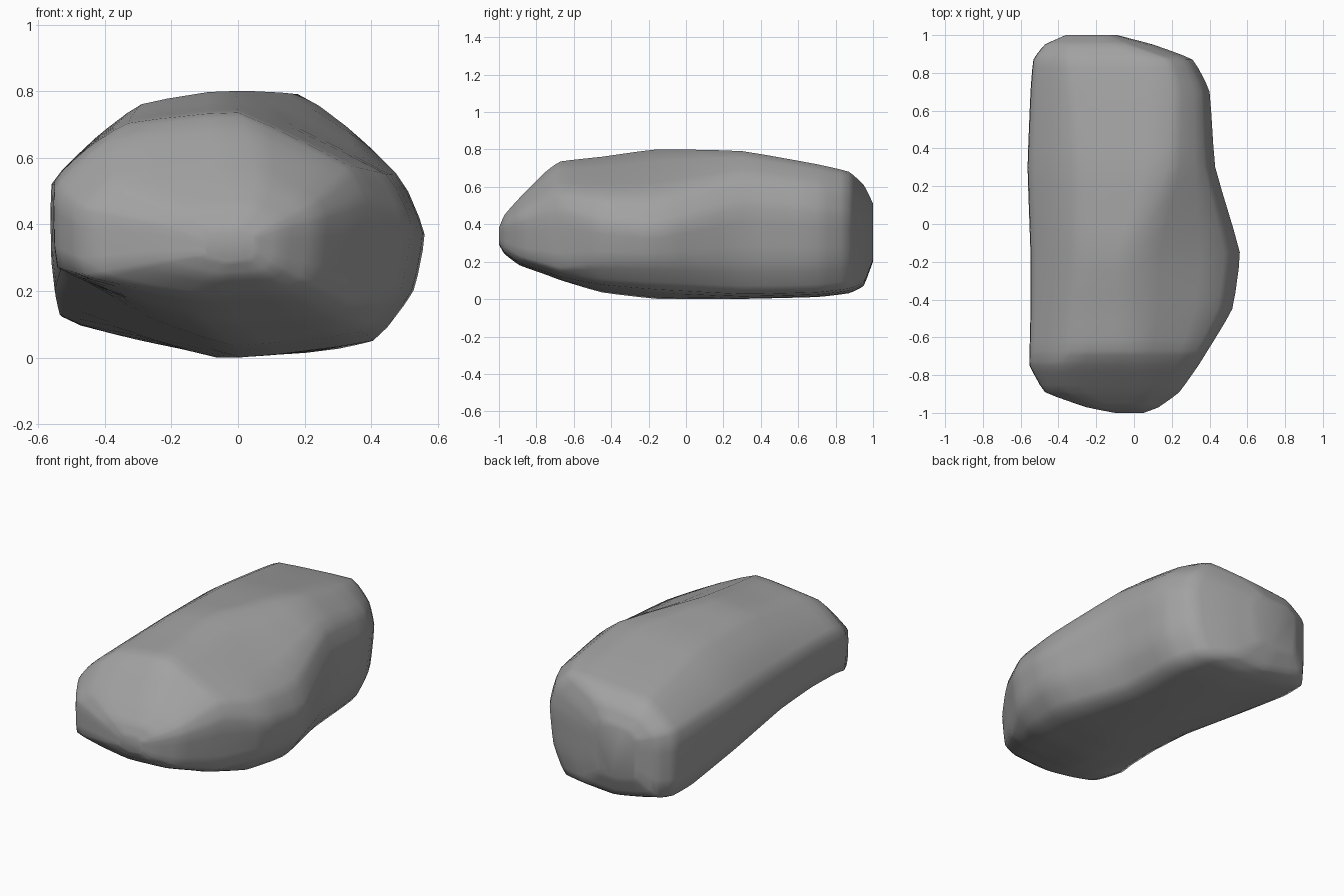
import bpy, bmesh, math
from mathutils import Vector

if "Cube" in bpy.data.objects:
    bpy.data.objects.remove(bpy.data.objects["Cube"])

# Cross-sections along y: left x, top-left x, top-right x, right x,
# left low z, left shoulder z, top z, right shoulder z, right low z, bottom z
SECTIONS = [
    (-1.00, -.10, -.07, .00, .05, .31, .35, .38, .36, .32, .29),
    (-.97, -.25, -.17, .04, .13, .29, .40, .45, .38, .28, .24),
    (-.89, -.47, -.35, .05, .24, .25, .44, .54, .41, .23, .18),
    (-.75, -.55, -.37, .02, .34, .27, .50, .68, .44, .19, .13),
    (-.67, -.55, -.33, .00, .39, .28, .53, .735, .46, .17, .10),
    (-.45, -.545, -.32, .00, .52, .28, .53, .76, .40, .20, .035),
    (-.15, -.545, -.29, .00, .56, .26, .52, .80, .37, .20, .00),
    (.30, -.56, -.28, .18, .43, .20, .52, .79, .49, .20, .00),
    (.70, -.545, -.31, .20, .40, .13, .50, .72, .46, .20, .01),
    (.87, -.53, -.33, .16, .31, .12, .49, .68, .44, .22, .03),
    (.95, -.47, -.34, -.05, .10, .14, .48, .61, .44, .22, .07),
    (1.00, -.36, -.31, -.14, -.09, .24, .45, .51, .42, .28, .20),
]


def ring(y, xl, tl, tr, xr, low_l, sh_l, zt, sh_r, low_r, zb):
    w, h = xr - xl, zt - zb
    front = y < 0
    out, drop = (.85, .58) if front else (.77, .46)
    base, lift = (.86, .25) if front else (.87, .13)
    pts = [
        (xl + .01 * w, low_l), (xl, sh_l),
        (xl + .45 * (tl - xl), sh_l + .57 * (zt - .05 * h - sh_l)),
        (tl, zt - .05 * h), (tr, zt),
        (tr + out * (xr - tr), zt - drop * (zt - sh_r)),
        (xr, sh_r), (xr - .03 * w, low_r),
        (xl + base * w, zb + lift * (low_r - zb)),
        (xl + .5 * w, zb), (xl + .25 * w, zb + .37 * (low_l - zb)),
    ]
    return [Vector((x, y, z)) for x, z in pts]


def smooth_path(pts, closed, steps=3, tension=.17):
    # Tight Hermite curve through the points keeps the facets readable
    n, out = len(pts), []
    get = (lambda i: pts[i % n]) if closed else (lambda i: pts[max(0, min(n - 1, i))])
    for i in range(n if closed else n - 1):
        a, b = get(i), get(i + 1)
        ta, tb = (b - get(i - 1)) * tension, (get(i + 2) - a) * tension
        for k in range(steps):
            t = k / steps
            t2, t3 = t * t, t * t * t
            out.append(a * (2*t3 - 3*t2 + 1) + ta * (t3 - 2*t2 + t)
                       + b * (3*t2 - 2*t3) + tb * (t3 - t2))
    return out if closed else out + [pts[-1]]


# Loft the boulder skin
rings = [smooth_path(ring(*s), True) for s in SECTIONS]
columns = [smooth_path(list(c), False) for c in zip(*rings)]
bm = bmesh.new()
grid = [[bm.verts.new(p) for p in c] for c in columns]
n, m = len(grid), len(grid[0])
for i in range(n):
    a, b = grid[i], grid[(i + 1) % n]
    for j in range(m - 1):
        bm.faces.new((a[j], a[j + 1], b[j + 1], b[j]))

# Close both ends
for j in (0, m - 1):
    bm.faces.new([c[j] for c in grid])
bmesh.ops.recalc_face_normals(bm, faces=bm.faces)

# Rest on the ground
low = min(v.co.z for v in bm.verts)
bmesh.ops.translate(bm, verts=bm.verts, vec=(0, 0, -low))

mesh = bpy.data.meshes.new("boulder")
bm.to_mesh(mesh)
bm.free()
boulder = bpy.data.objects.new("boulder", mesh)
bpy.context.collection.objects.link(boulder)
bpy.context.view_layer.objects.active = boulder
boulder.select_set(True)
bpy.ops.object.shade_smooth_by_angle(angle=math.radians(60))

# Dark grey stone
stone = bpy.data.materials.new("stone")
stone.diffuse_color = (.36, .36, .36, 1)
stone.use_nodes = True
stone.node_tree.nodes["Principled BSDF"].inputs["Base Color"].default_value = stone.diffuse_color
mesh.materials.append(stone)
